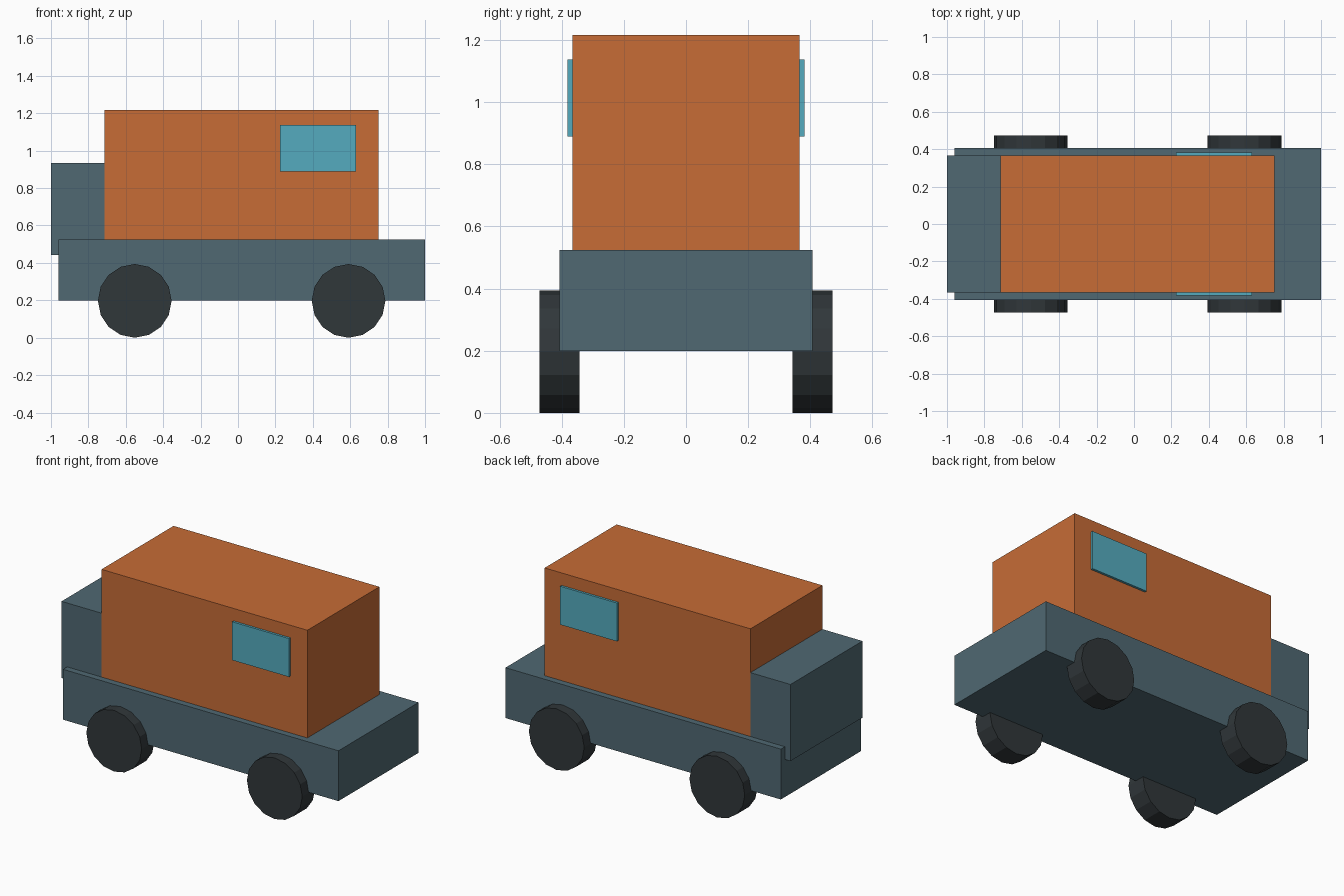
import bpy
from math import pi

if "Cube" in bpy.data.objects:
    bpy.data.objects.remove(bpy.data.objects["Cube"])


def material(name, rgb):
    m = bpy.data.materials.new(name)
    m.diffuse_color = (*rgb, 1)
    m.use_nodes = True
    m.node_tree.nodes["Principled BSDF"].inputs["Base Color"].default_value = m.diffuse_color
    return m


SLATE = material("slate", (0.08, 0.14, 0.17))
ORANGE = material("orange", (0.57, 0.15, 0.037))
GLASS = material("glass", (0.09, 0.41, 0.52))
RUBBER = material("rubber", (0.03, 0.038, 0.042))


def box(name, x, y, z, mat):
    bpy.ops.mesh.primitive_cube_add(size=1, location=[sum(r) / 2 for r in (x, y, z)])
    ob = bpy.context.object
    ob.name = name
    ob.scale = [r[1] - r[0] for r in (x, y, z)]
    bpy.ops.object.transform_apply(location=False, rotation=False, scale=True)
    ob.data.materials.append(mat)


def wheel(name, x, y):
    bpy.ops.mesh.primitive_cylinder_add(vertices=16, radius=0.197, depth=0.129,
                                        location=(x, y, 0.197), rotation=(pi / 2, 0, 0))
    ob = bpy.context.object
    ob.name = name
    ob.data.materials.append(RUBBER)


# Body: chassis, passenger cabin and the box at the -x end
box("chassis", (-0.96, 1.0), (-0.407, 0.407), (0.2, 0.524), SLATE)
box("cabin", (-0.715, 0.75), (-0.366, 0.366), (0.524, 1.217), ORANGE)
box("end_box", (-1.0, -0.715), (-0.366, 0.366), (0.442, 0.935), SLATE)

# Side windows and wheels, one set per side
for side, s in (("near", -1), ("far", 1)):
    box(f"window_{side}", (0.225, 0.63), sorted((s * 0.35, s * 0.381)), (0.89, 1.137), GLASS)
    for end, x in (("left", -0.552), ("right", 0.591)):
        wheel(f"wheel_{end}_{side}", x, s * 0.4075)
